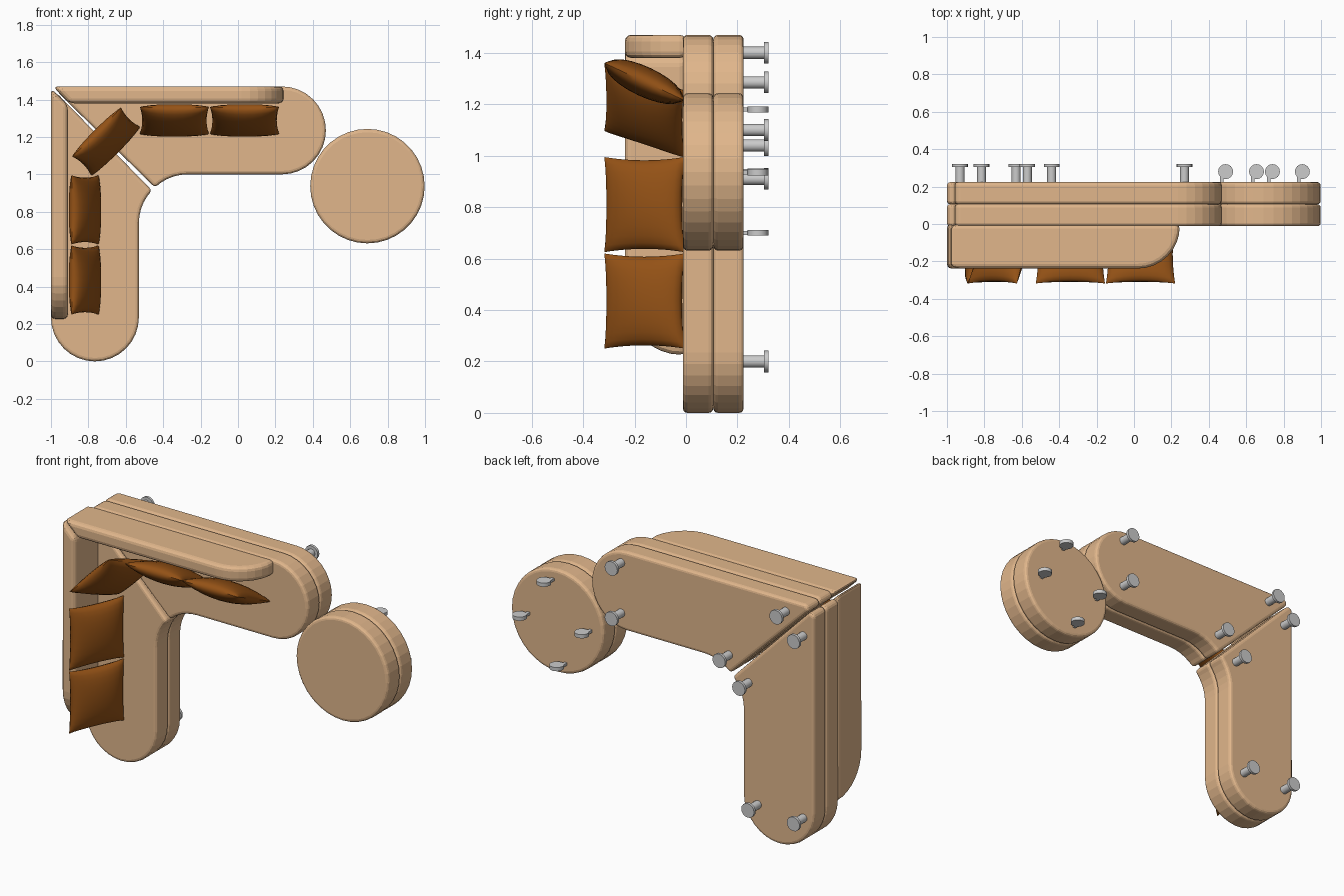
import bpy, bmesh
from math import sin, cos, pi, radians
from mathutils import Matrix, Vector

if "Cube" in bpy.data.objects:
    bpy.data.objects.remove(bpy.data.objects["Cube"])

S = 0.47  # both wings mirror each other across the line x + z = S
MIRROR = Matrix(((0, 0, -1, S), (0, 1, 0, 0), (-1, 0, 0, S), (0, 0, 0, 1)))
WINGS = (("upper", Matrix.Identity(4)), ("left", MIRROR))


def material(name, color):
    m = bpy.data.materials.new(name)
    m.diffuse_color = (*color, 1)
    m.use_nodes = True
    m.node_tree.nodes["Principled BSDF"].inputs["Base Color"].default_value = m.diffuse_color
    return m


TAN = material("tan_fabric", (0.75, 0.47, 0.26))
BROWN = material("brown_fabric", (0.30, 0.085, 0.008))


def finish(name, bm, matrix=None, mat=None, bevel=0, smooth=False):
    if matrix:
        bm.transform(matrix)
    bmesh.ops.recalc_face_normals(bm, faces=bm.faces[:])
    me = bpy.data.meshes.new(name)
    bm.to_mesh(me)
    bm.free()
    ob = bpy.data.objects.new(name, me)
    bpy.context.collection.objects.link(ob)
    if mat:
        me.materials.append(mat)
    if bevel:
        b = ob.modifiers.new("soft_edges", 'BEVEL')
        b.width, b.segments, b.limit_method = bevel, 3, 'ANGLE'
        b.angle_limit = radians(30)
    if smooth:
        bpy.context.view_layer.objects.active = ob
        ob.select_set(True)
        bpy.ops.object.shade_smooth_by_angle(angle=radians(40))
        ob.select_set(False)
    return ob


def arc(cx, cz, r, a0, a1, n):
    angles = [radians(a0 + (a1 - a0) * i / n) for i in range(n + 1)]
    return [(cx + r * cos(a), cz + r * sin(a)) for a in angles]


def prism(points, depth):
    """Extrude a closed list of 3D points along depth."""
    bm = bmesh.new()
    face = bm.faces.new([bm.verts.new(p) for p in points])
    out = bmesh.ops.extrude_face_region(bm, geom=[face])
    verts = [v for v in out["geom"] if isinstance(v, bmesh.types.BMVert)]
    bmesh.ops.translate(bm, verts=verts, vec=depth)
    return bm


def cylinder(bm, r, x, y0, y1, z, n=16):
    m = Matrix.Translation((x, (y0 + y1) / 2, z)) @ Matrix.Rotation(pi / 2, 4, 'X')
    bmesh.ops.create_cone(bm, cap_ends=True, segments=n, radius1=r, radius2=r,
                          depth=y1 - y0, matrix=m)


LAYERS = (("seat", -0.012), ("base", 0.106))
THICK = 0.118

# Seat wing outline: rounded end, concave inner corner, mitred joint
wing = (arc(0.235, 1.235, 0.235, -90, 90, 16)
        + [(-0.945, 1.47), (-0.965, 1.44)]
        + arc(-0.27, 0.75, 0.25, 134, 90, 5))

# Back panel side profile with a rounded front corner
panel = [(-0.90, 0.0), (-0.90, -0.238)] + arc(0.02, 0.0, 0.225, -90, 0, 8)
panel = [(x, y - 0.013 if 0 > y > -0.23 else y) for x, y in panel]

LEGS = [(0.27, 1.40), (0.27, 1.10), (-0.815, 1.40), (-0.44, 1.04)]

for side, M in WINGS:
    for part, y in LAYERS:
        bm = prism([(x, y, z) for x, z in wing], (0, THICK, 0))
        finish(f"{side}_{part}", bm, M, TAN, 0.018)

    # Back rest with a mitred corner end
    bm = prism([(x, y, 1.38) for x, y in panel], (0, 0, 0.09))
    for v in bm.verts:
        if v.co.x < -0.85:
            v.co.x = 0.48 - v.co.z
    finish(f"{side}_back_rest", bm, M, TAN, 0.025)

    # Legs with round feet
    for i, (x, z) in enumerate(LEGS):
        bm = bmesh.new()
        cylinder(bm, 0.024, x, 0.215, 0.306, z)
        cylinder(bm, 0.042, x, 0.304, 0.32, z)
        finish(f"{side}_leg_{i + 1}", bm, M, smooth=True)

# Round side table, two stacked discs
TX, TZ = 0.692, 0.937
for part, y in LAYERS:
    ring = arc(TX, TZ, 0.306, 0, 360, 36)[:-1]
    finish(f"round_table_{part}", prism([(x, y, z) for x, z in ring], (0, THICK, 0)),
           None, TAN, 0.018)

# Table casters: wheel turning about z and a slim bracket
for i, (x, z) in enumerate([(0.49, 0.94), (0.74, 1.18), (0.655, 0.70), (0.90, 0.935)]):
    bm = bmesh.new()
    bmesh.ops.create_cone(bm, cap_ends=True, segments=16, radius1=0.04, radius2=0.04,
                          depth=0.022, matrix=Matrix.Translation((x, 0.28, z)))
    bmesh.ops.create_cube(bm, size=1, matrix=Matrix.Translation((x - 0.02, 0.245, z))
                          @ Matrix.Diagonal((0.018, 0.065, 0.016, 1)))
    finish(f"table_caster_{i + 1}", bm, smooth=True)


def cushion(name, center, along, wall, tilt=25):
    """Pillow with pinched corners leaning towards the wall direction."""
    n, half, puff = 12, 0.185, 0.058
    up = Vector((0, -1, 0)) * cos(radians(tilt)) + wall * sin(radians(tilt))
    normal = along.cross(up)
    bm = bmesh.new()
    for sign in (-1, 1):
        grid = []
        for i in range(n + 1):
            row = []
            for j in range(n + 1):
                u, v = -cos(pi * i / n), -cos(pi * j / n)
                w = sign * puff * ((1 - u * u) * (1 - v * v)) ** 0.45
                a = u * half * (1 - 0.07 * (1 - v * v))
                b = v * half * 0.93 * (1 - 0.07 * (1 - u * u))
                row.append(bm.verts.new(center + along * a + up * b + normal * w))
            grid.append(row)
        for i in range(n):
            for j in range(n):
                bm.faces.new((grid[i][j], grid[i + 1][j],
                              grid[i + 1][j + 1], grid[i][j + 1]))
    bmesh.ops.remove_doubles(bm, verts=bm.verts[:], dist=0.0005)
    return finish(name, bm, None, BROWN, smooth=True)


# Two cushions per wing and one across the corner
for i, x in enumerate((-0.34, 0.035)):
    cushion(f"upper_cushion_{i + 1}", Vector((x, -0.162, 1.288)),
            Vector((1, 0, 0)), Vector((0, 0, 1)))
    cushion(f"left_cushion_{i + 1}", Vector((S - 1.288, -0.162, S - x)),
            Vector((0, 0, 1)), Vector((-1, 0, 0)))
d = 0.5 ** 0.5
cushion("corner_cushion", Vector((-0.705, -0.162, 1.175)),
        Vector((d, 0, d)), Vector((-d, 0, d)))
